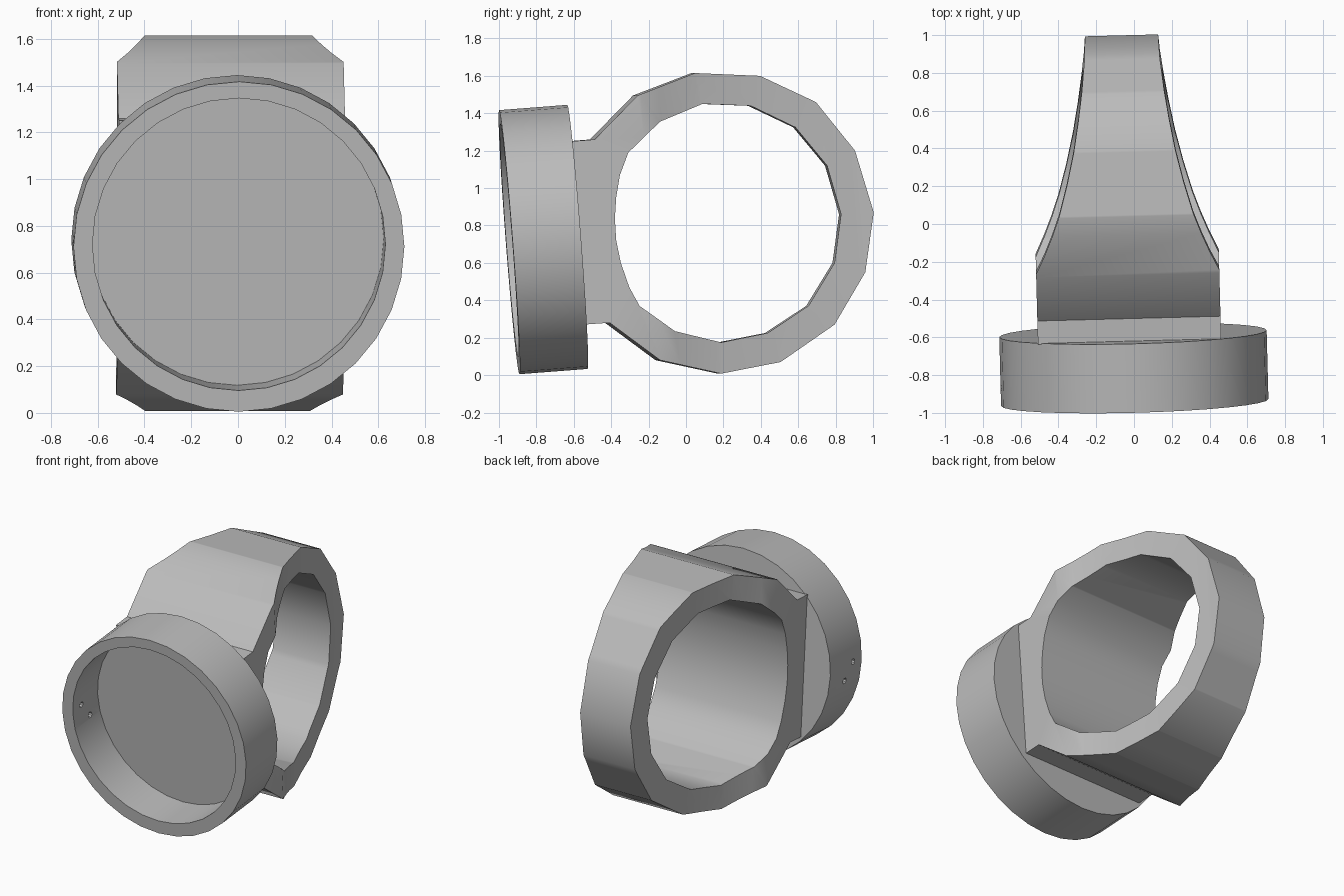
import bpy
import bmesh
from math import cos, sin, pi, radians
from mathutils import Matrix, Vector

cube = bpy.data.objects.get("Cube")
if cube:
    bpy.data.objects.remove(cube, do_unlink=True)

# One plain grey metal
metal = bpy.data.materials.new("grey_metal")
metal.use_nodes = True
GREY = (0.5, 0.5, 0.5, 1)
metal.diffuse_color = GREY
metal.node_tree.nodes["Principled BSDF"].inputs["Base Color"].default_value = GREY

yaw = Matrix.Rotation(radians(1.5), 4, "Z")
lean = yaw @ Matrix.Rotation(radians(4.4), 4, "X")


def prism(name, points, axis, start, end, matrix):
    """Extrude a 2D outline along the x, y or z axis (0, 1, 2)."""
    bm = bmesh.new()
    verts = []
    for a, b in points:
        co = [a, b]
        co.insert(axis, start)
        verts.append(bm.verts.new(co))
    face = bm.faces.new(verts)
    top = bmesh.ops.extrude_face_region(bm, geom=[face])["geom"]
    move = Vector((0, 0, 0))
    move[axis] = end - start
    bmesh.ops.translate(bm, vec=move, verts=[v for v in top if isinstance(v, bmesh.types.BMVert)])
    bmesh.ops.recalc_face_normals(bm, faces=bm.faces)
    mesh = bpy.data.meshes.new(name)
    bm.to_mesh(mesh)
    bm.free()
    mesh.materials.append(metal)
    obj = bpy.data.objects.new(name, mesh)
    bpy.context.collection.objects.link(obj)
    obj.matrix_world = matrix
    return obj


def circle(radius, count, a=0.0, b=0.0):
    return [(a + radius * cos(2 * pi * i / count), b + radius * sin(2 * pi * i / count))
            for i in range(count)]


def activate(obj):
    bpy.ops.object.select_all(action="DESELECT")
    obj.select_set(True)
    bpy.context.view_layer.objects.active = obj


def combine(obj, tool, operation):
    """Apply a boolean and discard the helper."""
    tool.hide_render = True
    bpy.context.view_layer.update()
    mod = obj.modifiers.new("cut", "BOOLEAN")
    mod.operation = operation
    mod.solver = "EXACT"
    mod.object = tool
    activate(obj)
    bpy.ops.object.modifier_apply(modifier=mod.name)
    bpy.data.objects.remove(tool, do_unlink=True)


# Shank: side outline (y, z)
outline = [(-0.625, 1.25), (-0.5, 1.26), (-0.27, 1.495), (0.04, 1.615), (0.39, 1.6),
           (0.69, 1.46), (0.9, 1.2), (1.0, 0.87), (0.955, 0.55), (0.79, 0.27),
           (0.5, 0.07), (0.18, 0.008), (-0.15, 0.08), (-0.42, 0.28), (-0.56, 0.27)]
shank = prism("ring_shank", outline, 0, -0.8, 0.8, yaw)

# Taper of the shank seen from above: half width along its depth
half = [(-0.2, 0.485), (-0.1, 0.437), (0.0, 0.395), (0.11, 0.355), (0.27, 0.31),
        (0.44, 0.27), (0.6, 0.241), (0.75, 0.218), (0.9, 0.2), (1.1, 0.188)]
half.insert(0, (-0.8, 0.485))
plan = [(w, y) for y, w in half] + [(-w, y) for y, w in reversed(half)]
taper = prism("taper", plan, 2, -1.2, 1.2, Matrix.Translation((-0.04, 0, 0.8)) @ lean)
combine(shank, taper, "INTERSECT")

# Finger hole, finer along the front wall
hole = [(-0.15, 1.355), (0.08, 1.45), (0.34, 1.44), (0.58, 1.325), (0.75, 1.12),
        (0.825, 0.86), (0.79, 0.6), (0.65, 0.37), (0.43, 0.225), (0.18, 0.175),
        (-0.07, 0.235), (-0.26, 0.37), (-0.315, 0.47), (-0.36, 0.6), (-0.385, 0.72),
        (-0.392, 0.84), (-0.385, 0.95), (-0.365, 1.07), (-0.32, 1.19)]
combine(shank, prism("finger_hole", hole, 0, -1, 1, yaw), "DIFFERENCE")

# Round cup with a recessed face, leaning with the shank
cup_frame = Matrix.Translation((0.004, -0.945, 0.711)) @ lean
cup = prism("round_cup", circle(0.708, 32), 1, 0, 0.366, cup_frame)
pocket = prism("pocket", circle(0.627, 32, 0, 0.01), 1, -0.1, 0.29, cup_frame)
combine(cup, pocket, "DIFFERENCE")

# Two small holes through the right wall of the cup
for depth, height in ((0.1, 0.02), (0.18, -0.09)):
    drill = prism("drill", circle(0.02, 10, depth, height), 0, -0.9, -0.5, cup_frame)
    combine(cup, drill, "DIFFERENCE")

for obj in (shank, cup):
    activate(obj)
    bpy.ops.object.shade_smooth_by_angle(angle=radians(30))
